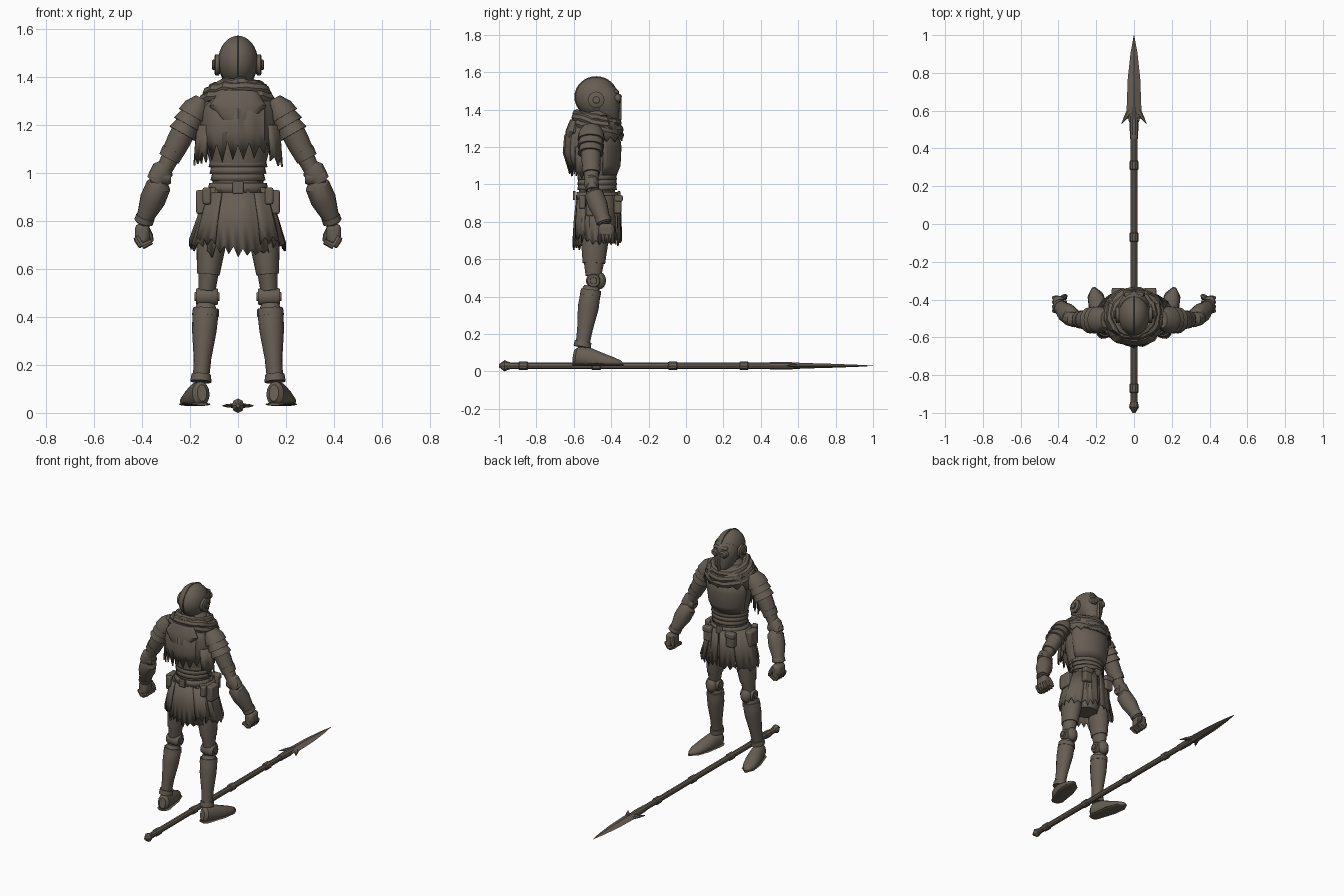
import bpy
import bmesh
import math
import random
from mathutils import Vector

random.seed(4)
if "Cube" in bpy.data.objects:
    bpy.data.objects.remove(bpy.data.objects["Cube"])

weathered = bpy.data.materials.new("weathered_brown")
weathered.use_nodes = True
colour = (.135, .112, .088, 1)
weathered.diffuse_color = colour
weathered.node_tree.nodes["Principled BSDF"].inputs["Base Color"].default_value = colour
parts = []
BODY_Y = -.475


def finish(name, bm, bevel=0, thickness=0):
    """Turn a bmesh into a named object with optional modifiers."""
    bmesh.ops.recalc_face_normals(bm, faces=bm.faces)
    mesh = bpy.data.meshes.new(name)
    bm.to_mesh(mesh)
    bm.free()
    mesh.materials.append(weathered)
    part = bpy.data.objects.new(name, mesh)
    bpy.context.collection.objects.link(part)
    if bevel:
        modifier = part.modifiers.new("bevel", "BEVEL")
        modifier.width = bevel
        modifier.segments = 2
    if thickness:
        part.modifiers.new("solidify", "SOLIDIFY").thickness = thickness
    parts.append(part)
    return part


def limb(name, start, end, profile, sides=16, floor=None):
    """Loft elliptical rings (t, side radius, depth radius) along an axis."""
    bm = bmesh.new()
    start, end = Vector(start), Vector(end)
    axis = (end - start).normalized()
    reference = Vector((0, 1, 0)) if abs(axis.y) < .7 else Vector((0, 0, 1))
    depth = (reference - axis * reference.dot(axis)).normalized()
    across = depth.cross(axis)
    rings = []
    for t, wide, deep in profile:
        ring = []
        for i in range(sides):
            angle = math.tau * i / sides
            point = start.lerp(end, t) + across * wide * math.cos(angle) + depth * deep * math.sin(angle)
            if floor is not None:
                point.z = max(point.z, floor)
            ring.append(bm.verts.new(point))
        rings.append(ring)
    for low, high in zip(rings, rings[1:]):
        for i in range(sides):
            j = (i + 1) % sides
            bm.faces.new((low[i], low[j], high[j], high[i]))
    bm.faces.new(rings[0])
    bm.faces.new(rings[-1])
    return finish(name, bm)


def cloth(name, first, last, rings, tear=0, side=1, columns=16, fold=.004):
    """Sweep a curved sheet between two angles, with a torn lower hem."""
    bm = bmesh.new()
    folds = [random.uniform(-fold, fold) for _ in range(columns + 1)]
    rows = []
    for z, wide, deep in rings:
        row = []
        for i in range(columns + 1):
            angle = math.radians(first + (last - first) * i / columns)
            drop = 0
            if z == rings[-1][0]:
                drop = random.uniform(0, tear) * (1 if i % 2 else -1)
            row.append(bm.verts.new((side * (wide + folds[i]) * math.cos(angle),
                                     BODY_Y + (deep + folds[i]) * math.sin(angle), z + drop)))
        rows.append(row)
    for upper, lower in zip(rows, rows[1:]):
        for i in range(columns):
            bm.faces.new((upper[i], upper[i + 1], lower[i + 1], lower[i]))
    return finish(name, bm, thickness=.008)


def box(name, centre, size, bevel=.008):
    bm = bmesh.new()
    bmesh.ops.create_cube(bm, size=1)
    bmesh.ops.scale(bm, vec=size, verts=bm.verts)
    bmesh.ops.translate(bm, vec=centre, verts=bm.verts)
    return finish(name, bm, bevel=bevel)


def ball(name, centre, radii):
    bm = bmesh.new()
    bmesh.ops.create_uvsphere(bm, u_segments=24, v_segments=16, radius=1)
    bmesh.ops.scale(bm, vec=radii, verts=bm.verts)
    bmesh.ops.translate(bm, vec=centre, verts=bm.verts)
    return finish(name, bm)


def disc(name, centre, radius, half):
    """A round plate with a chamfered rim, facing sideways."""
    x, y, z = centre
    limb(name, (x - half, y, z), (x + half, y, z),
         [(0, radius * .8, radius * .8), (.2, radius, radius),
          (.8, radius, radius), (1, radius * .8, radius * .8)])


def fold_ring(name, z, wide, deep, thick, slope):
    """A rolled fabric fold that sinks towards the chest."""
    bm = bmesh.new()
    loops = []
    for i in range(28):
        a = math.tau * i / 28
        wobble = random.uniform(-.005, .005)
        loop = []
        for j in range(8):
            b = math.tau * j / 8
            reach = thick * math.cos(b) + wobble
            loop.append(bm.verts.new(((wide + reach) * math.cos(a), BODY_Y + (deep + reach) * math.sin(a),
                                      z - slope * math.sin(a) + thick * math.sin(b) + wobble)))
        loops.append(loop)
    for i in range(28):
        near, far = loops[i], loops[(i + 1) % 28]
        for j in range(8):
            k = (j + 1) % 8
            bm.faces.new((near[j], far[j], far[k], near[k]))
    finish(name, bm)


# Torso and abdomen plates
limb("torso", (0, BODY_Y, .7), (0, BODY_Y, 1.4),
     [(0, .07, .07), (.2, .115, .1), (.42, .105, .095), (.55, .128, .112),
      (.72, .15, .122), (.84, .155, .115), (.93, .1, .09), (1, .05, .05)], sides=24)
cloth("breastplate", 15, 165, [(1.29, .15, .118), (1.2, .155, .13), (1.1, .138, .125), (1.05, .12, .105)], fold=0)
for i in range(3):
    z = .97 + i * .028
    cloth("abdomen_plate", 0, 360, [(z + .028, .108 + i * .004, .102), (z, .115 + i * .004, .106)], fold=0, columns=24)

# Helmet, face mask and goggles
ball("helmet_dome", (0, -.48, 1.467), (.083, .112, .106))
ball("helmet_crest", (0, -.48, 1.467), (.008, .117, .111))
limb("neck", (0, -.495, 1.33), (0, -.49, 1.44), [(0, .05, .05), (1, .05, .055)])
limb("face_mask", (0, -.4, 1.34), (0, -.455, 1.5),
     [(0, .035, .045), (.1, .05, .052), (.5, .076, .08), (.8, .084, .09), (1, .075, .075)])
box("mask_ridge", (0, -.36, 1.4), (.016, .03, .12))
cloth_brow = box("brow_bar", (0, -.375, 1.495), (.1, .03, .02))
for s in (1, -1):
    limb("goggle", (s * .032, -.39, 1.462), (s * .03, -.345, 1.458), [(0, .026, .024), (.8, .026, .024), (1, .018, .016)])
    disc("ear_guard", (s * .087, -.48, 1.452), .044, .012)
    disc("ear_boss", (s * .098, -.48, 1.452), .022, .01)

# Hooded cowl and torn cape
fold_ring("cowl_upper_fold", 1.35, .098, .105, .024, .025)
fold_ring("cowl_middle_fold", 1.325, .122, .115, .026, .035)
fold_ring("cowl_lower_fold", 1.295, .138, .115, .026, .035)
cloth("cowl_mantle", 0, 360, [(1.37, .08, .08), (1.32, .145, .125), (1.25, .175, .135)], tear=.025, columns=32)
cloth("torn_cape", 185, 355, [(1.33, .13, .13), (1.26, .172, .17), (1.17, .172, .178), (1.09, .172, .155)],
      tear=.05, columns=22, fold=.007)
limb("hood_drape", (0, -.59, 1.34), (0, -.625, 1.19), [(0, .08, .03), (.4, .12, .04), (.8, .07, .03), (1, .02, .01)])
for s in (1, -1):
    cloth("cape_tatter", 315, 345, [(1.2, .182, .17), (1.07, .195, .165)], tear=.045, side=s, columns=4)

# Belt and ragged skirt
cloth("belt", 0, 360, [(.96, .12, .11), (.92, .128, .114)], fold=0, columns=28)
for y in (-.598, -.358):
    box("belt_buckle", (0, y, .94), (.045, .014, .05), bevel=.004)
cloth("back_skirt", 215, 325, [(.93, .124, .11), (.8, .15, .123), (.675, .165, .13)], tear=.03)
for s in (1, -1):
    cloth("side_skirt", -42, 52, [(.94, .13, .115), (.82, .168, .125), (.7, .203, .132)], tear=.025, side=s, columns=12)
    cloth("front_skirt", 48, 87, [(.94, .128, .116), (.82, .145, .122), (.7, .165, .126)], tear=.03, side=s, columns=6)
    cloth("skirt_overlay", -62, -30, [(.92, .145, .125), (.8, .182, .135), (.72, .2, .136)], tear=.02, side=s, columns=5)
    box("hip_pouch", (s * .152, -.49, .88), (.045, .085, .1))
    box("front_pouch", (s * .085, -.365, .89), (.06, .04, .09))
    box("front_pouch_flap", (s * .085, -.36, .925), (.066, .044, .035))
    box("rear_pouch", (s * .13, -.555, .905), (.035, .035, .07))

for s, label in ((1, "left_"), (-1, "right_")):
    # Layered shoulder plate
    limb(label + "pauldron", (s * .15, -.505, 1.31), (s * .233, -.51, 1.165),
         [(0, .03, .045), (.25, .056, .068), (.5, .064, .072), (.5, .052, .064),
          (.75, .063, .072), (.75, .05, .06), (1, .062, .07), (1, .045, .05)])
    # Arm, elbow joint and bracer
    limb(label + "upper_arm", (s * .2, -.51, 1.23), (s * .315, -.505, 1),
         [(0, .05, .055), (.4, .05, .052), (.6, .046, .048), (.6, .04, .042), (1, .032, .036)])
    limb(label + "arm_wrap", (s * .27, -.507, 1.095), (s * .288, -.506, 1.06), [(0, .048, .05), (1, .045, .047)])
    disc(label + "elbow_joint", (s * .322, -.503, .985), .036, .042)
    limb(label + "elbow_plate", (s * .3, -.51, 1.035), (s * .345, -.5, .965), [(0, .03, .03), (.3, .047, .04), (1, .04, .036)])
    limb(label + "forearm", (s * .322, -.5, .97), (s * .398, -.435, .79),
         [(0, .03, .034), (.12, .052, .05), (.45, .054, .052), (.8, .038, .04), (.95, .035, .037), (1, .03, .03)])
    limb(label + "cuff", (s * .386, -.445, .818), (s * .394, -.438, .796), [(0, .04, .042), (1, .04, .042)])
    # Fist with curled fingers and thumb
    box(label + "palm", (s * .4, -.425, .745), (.06, .085, .09), bevel=.02)
    for i in range(4):
        y = -.46 + i * .023
        limb(label + "finger", (s * .425, y, .735), (s * .4, y, .692),
             [(0, .012, .01), (.3, .016, .012), (.9, .014, .012), (1, .008, .008)], sides=8)
        limb(label + "finger_tip", (s * .4, y, .695), (s * .36, y, .715), [(0, .014, .011), (1, .012, .01)], sides=8)
    limb(label + "thumb", (s * .385, -.395, .775), (s * .36, -.38, .715), [(0, .014, .014), (.6, .016, .015), (1, .009, .009)], sides=8)
    # Thigh, knee joint and greave
    limb(label + "thigh", (s * .105, -.485, .78), (s * .13, -.495, .51),
         [(0, .06, .07), (.35, .06, .072), (.75, .047, .06), (.75, .042, .053), (1, .036, .042)])
    disc(label + "knee_joint", (s * .13, -.495, .485), .04, .046)
    disc(label + "knee_boss", (s * .13, -.495, .485), .022, .052)
    ball(label + "kneecap", (s * .13, -.462, .485), (.036, .034, .046))
    limb(label + "greave", (s * .133, -.505, .455), (s * .155, -.555, .13),
         [(0, .036, .04), (.08, .048, .05), (.15, .054, .054), (.35, .051, .056), (.7, .037, .042), (1, .033, .036)])
    limb(label + "greave_rim", (s * .134, -.508, .435), (s * .136, -.512, .405), [(0, .054, .054), (1, .056, .056)])
    limb(label + "ankle_cuff", (s * .153, -.55, .16), (s * .155, -.555, .13), [(0, .041, .045), (1, .044, .047)])
    # Boot
    limb(label + "boot", (s * .15, -.6, .083), (s * .215, -.34, .04),
         [(0, .02, .035), (.07, .037, .052), (.3, .044, .058), (.55, .048, .042),
          (.8, .042, .028), (.95, .022, .018), (1, .006, .008)], floor=.035)
    limb(label + "boot_sole", (s * .15, -.603, .036), (s * .215, -.335, .036),
         [(0, .024, .006), (.08, .041, .007), (.55, .052, .007), (.85, .042, .007), (1, .008, .006)])

# Spear: shaft, bands, pommel, blade and barbs
limb("spear_shaft", (0, -.97, .03), (0, .6, .03), [(0, .019, .019), (.95, .018, .018), (1, .012, .012)], sides=10)
for y in (-.87, -.48, -.07, .31):
    limb("shaft_band", (0, y - .025, .03), (0, y + .025, .03),
         [(0, .02, .02), (.1, .024, .024), (.9, .024, .024), (1, .02, .02)], sides=10)
limb("spear_pommel", (0, -1, .03), (0, -.94, .03), [(0, .008, .008), (.5, .026, .03), (.8, .022, .022), (1, .019, .019)], sides=8)
limb("blade_socket", (0, .45, .03), (0, .62, .03), [(0, .021, .021), (.5, .024, .022), (1, .014, .016)], sides=10)
limb("spear_blade", (0, .54, .03), (0, 1, .03),
     [(0, .026, .017), (.1, .04, .016), (.5, .033, .011), (.8, .018, .006), (1, .001, .001)], sides=4)
for s in (1, -1):
    limb("blade_barb", (s * .02, .6, .03), (s * .066, .53, .03), [(0, .018, .01), (.5, .011, .008), (1, .001, .001)], sides=6)

# Smooth rounded surfaces while keeping plate edges crisp
bpy.ops.object.select_all(action="DESELECT")
for part in parts:
    part.select_set(True)
bpy.context.view_layer.objects.active = parts[0]
bpy.ops.object.shade_smooth_by_angle(angle=math.radians(32))
